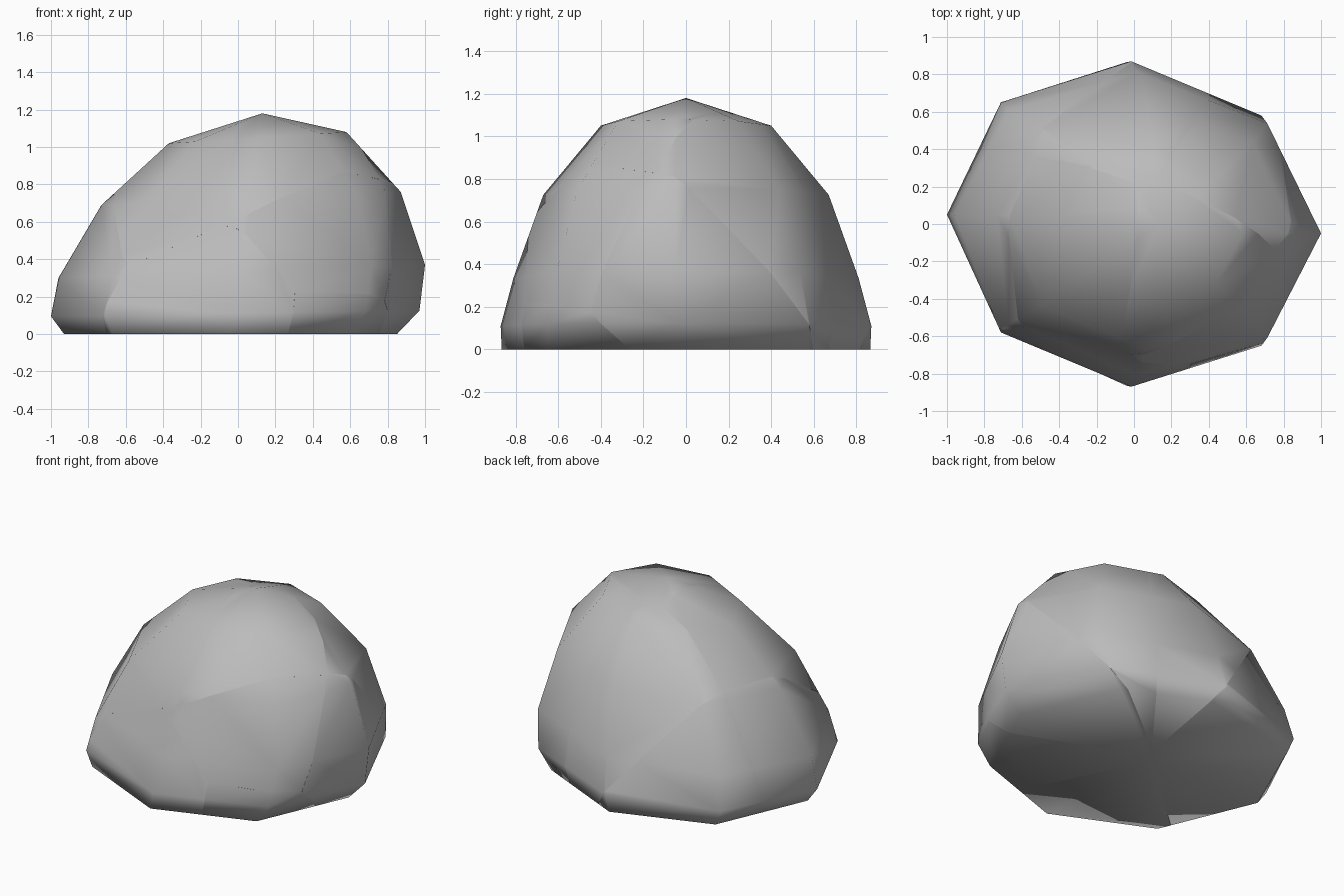
import bpy, bmesh
from math import cos, sin, pi
from mathutils import Vector

cube = bpy.data.objects.get("Cube")
if cube:
    bpy.data.objects.remove(cube, do_unlink=True)

# Stone colour
stone = bpy.data.materials.new("stone grey")
stone.use_nodes = True
grey = (0.5, 0.5, 0.5, 1)
stone.diffuse_color = grey
stone.node_tree.nodes["Principled BSDF"].inputs["Base Color"].default_value = grey

SIDES = 8
# Each ring: height, smallest x, largest x, half depth, tilt along x
RINGS = [
    (0.00, -0.93, 0.85, 0.865, 0.0),
    (0.11, -1.00, 0.97, 0.87, 0.015),
    (0.335, -0.96, 1.00, 0.81, 0.035),
    (0.725, -0.73, 0.87, 0.67, 0.035),
    (1.05, -0.37, 0.58, 0.40, 0.03),
]
APEX = (0.13, 0, 1.18)


def make_dome():
    """Eight-sided boulder with a flat base."""
    bm = bmesh.new()
    loops = []
    for z, x_min, x_max, depth, tilt in RINGS:
        mid, half = (x_min + x_max) / 2, (x_max - x_min) / 2
        loop = []
        for i in range(SIDES):
            c, s = cos(2 * pi * i / SIDES), sin(2 * pi * i / SIDES)
            loop.append(bm.verts.new((mid + half * c, depth * s - 0.05 * c, z + tilt * c)))
        loops.append(loop)
    top = bm.verts.new(APEX)
    bm.faces.new(reversed(loops[0]))
    for i in range(SIDES):
        j = (i + 1) % SIDES
        for low, high in zip(loops, loops[1:]):
            bm.faces.new((low[i], low[j], high[j], high[i]))
        bm.faces.new((loops[-1][i], loops[-1][j], top))
    for face in bm.faces:
        face.smooth = True
    return bm


# The cracks spread from one point; each chunk grows towards its own direction
HEART = Vector((-0.1, 0.03, 0.05))
CHUNKS = {
    "top_right_chunk": (0.40, -0.27, 0.87),
    "top_left_chunk": (-0.24, -0.23, 0.935),
    "top_back_chunk": (0.11, 0.65, 0.74),
    "back_right_chunk": (0.64, 0.25, 0.72),
    "front_chunk": (0.02, -0.99, -0.07),
    "front_corner_chunk": (0.70, -0.52, 0.49),
    "low_corner_chunk": (0.72, -0.66, -0.20),
    "side_chunk": (0.93, -0.12, 0.32),
    "left_chunk": (-0.91, 0.04, 0.39),
    "back_left_chunk": (-0.57, 0.77, 0.25),
}
directions = {name: Vector(d).normalized() for name, d in CHUNKS.items()}

for name, own in directions.items():
    bm = make_dome()
    # Cut away everything nearer to another chunk
    for other in directions.values():
        if other == own:
            continue
        cut = bmesh.ops.bisect_plane(
            bm, geom=bm.verts[:] + bm.edges[:] + bm.faces[:], dist=1e-5,
            plane_co=HEART, plane_no=other - own, clear_outer=True)
        rim = [e for e in cut["geom_cut"]
               if isinstance(e, bmesh.types.BMEdge) and e.is_boundary]
        if rim:
            caps = bmesh.ops.holes_fill(bm, edges=rim, sides=0)["faces"]
            for face in caps:
                face.smooth = False
    # Crisp crack edges, soft outer skin
    for edge in bm.edges:
        edge.smooth = all(face.smooth for face in edge.link_faces)
    bmesh.ops.recalc_face_normals(bm, faces=bm.faces)
    mesh = bpy.data.meshes.new(name)
    bm.to_mesh(mesh)
    bm.free()
    mesh.materials.append(stone)
    bpy.context.collection.objects.link(bpy.data.objects.new(name, mesh))
